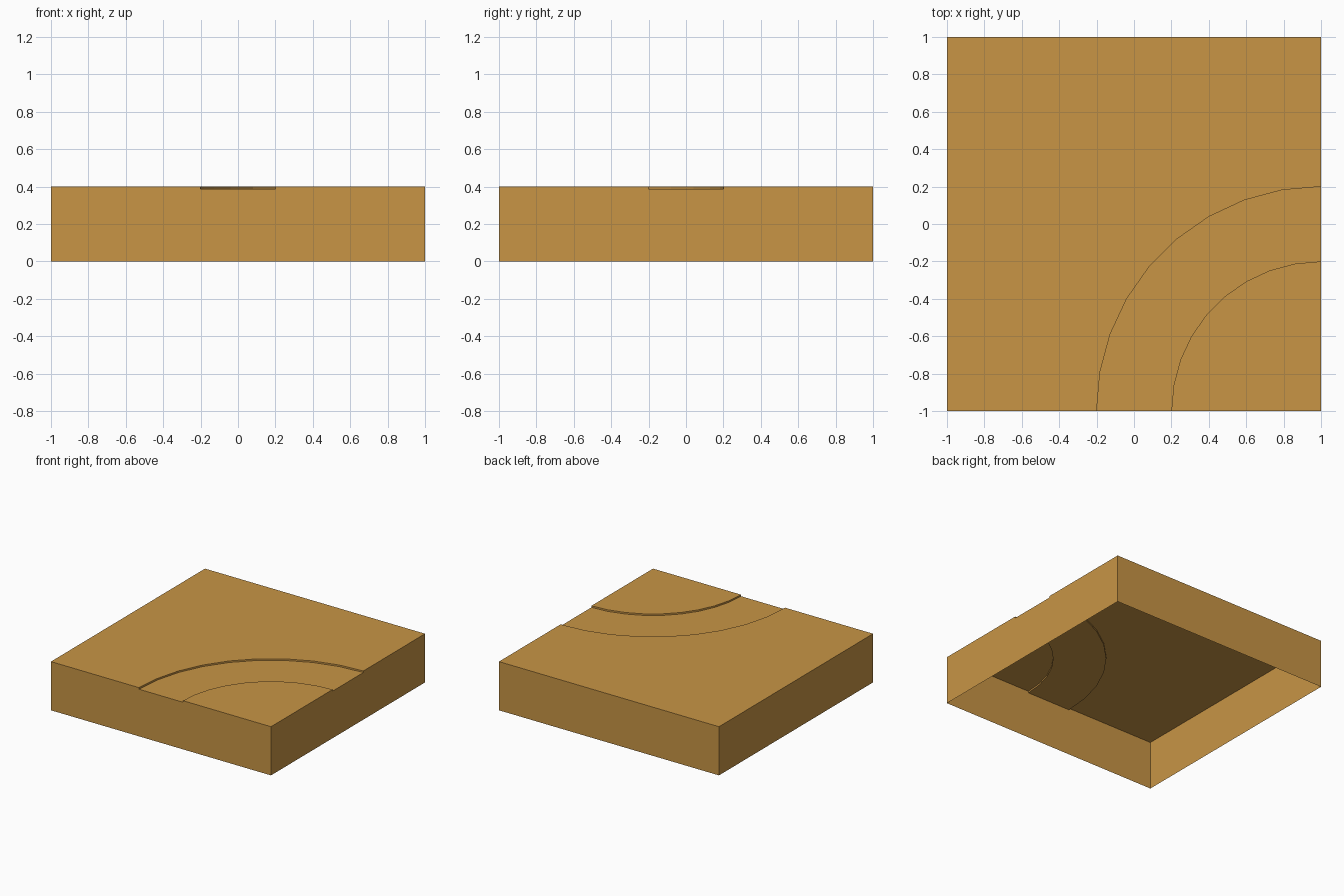
import bpy
import math

if "Cube" in bpy.data.objects:
    bpy.data.objects.remove(bpy.data.objects["Cube"])

TOP, PATH = 0.40, 0.387      # ground level and sunken path level
OUTER, INNER = 1.2, 0.8      # path radii about the front right corner
STEPS = 9

sand = bpy.data.materials.new("sand")
sand.diffuse_color = (0.58, 0.30, 0.06, 1)
sand.use_nodes = True
sand.node_tree.nodes["Principled BSDF"].inputs["Base Color"].default_value = sand.diffuse_color


def arc(radius, z):
    """Quarter arc from the front edge round to the right edge."""
    pts = []
    for i in range(STEPS + 1):
        a = math.radians(90 * i / STEPS)
        pts.append((1 - radius * math.cos(a), -1 + radius * math.sin(a), z))
    return pts


def strip(a, b):
    """Quads joining two matching rows of points."""
    return [[a[i], a[i + 1], b[i + 1], b[i]] for i in range(len(a) - 1)]


def make(name, polygons):
    """Mesh object from polygons, sharing equal corners."""
    index, faces = {}, []
    for poly in polygons:
        faces.append([index.setdefault(tuple(round(c, 5) for c in p), len(index))
                      for p in poly])
    mesh = bpy.data.meshes.new(name)
    mesh.from_pydata(list(index), [], faces)
    mesh.materials.append(sand)
    obj = bpy.data.objects.new(name, mesh)
    bpy.context.collection.objects.link(obj)
    return obj


outer_top, outer_low = arc(OUTER, TOP), arc(OUTER, PATH)
inner_top, inner_low = arc(INNER, TOP), arc(INNER, PATH)

# Main ground, fanned in strips out to the square's left and back edges
edge = []
for i in range(STEPS + 1):
    t = 4 * i / STEPS
    edge.append((-1, -1 + t, TOP) if t <= 2 else (-3 + t, 1, TOP))
ground = []
for quad in strip(edge, outer_top):
    # Insert the back left corner in the strip that crosses it
    if quad[0][0] == -1 and quad[1][1] == 1:
        quad.insert(1, (-1, 1, TOP))
    ground.append(quad[::-1])
make("main_ground", ground)

# Ground inside the bend
make("corner_ground", [[(1, -1, TOP)] + inner_top[::-1]])

# Sunken curved path and its banks
make("curved_path", strip(inner_low, outer_low))
make("outer_bank", [q[::-1] for q in strip(outer_top, outer_low)])
make("inner_bank", strip(inner_top, inner_low))

# Side walls: two notched by the path, two plain; the underside is open
front = [(-1, -1, 0), (1, -1, 0), (1, -1, TOP), inner_top[0], inner_low[0],
         outer_low[0], outer_top[0], (-1, -1, TOP)]
left = [(-1, 1, 0), (-1, -1, 0), (-1, -1, TOP), (-1, 1, TOP)]


def mirrored(poly):
    """Reflect across the tile's diagonal."""
    return [(-y, -x, z) for x, y, z in poly][::-1]


make("side_walls", [front, mirrored(front), left, mirrored(left)])

# Make every surface face outward: banks face the path, tops face up
for obj in bpy.context.collection.objects:
    if obj.name in ("main_ground", "corner_ground", "curved_path"):
        for p in obj.data.polygons:
            if p.normal.z < 0:
                p.flip()
    elif obj.name in ("outer_bank", "inner_bank"):
        sign = 1 if obj.name == "outer_bank" else -1
        for p in obj.data.polygons:
            toward = p.normal.x * (1 - p.center.x) + p.normal.y * (-1 - p.center.y)
            if toward * sign < 0:
                p.flip()
    obj.data.update()
